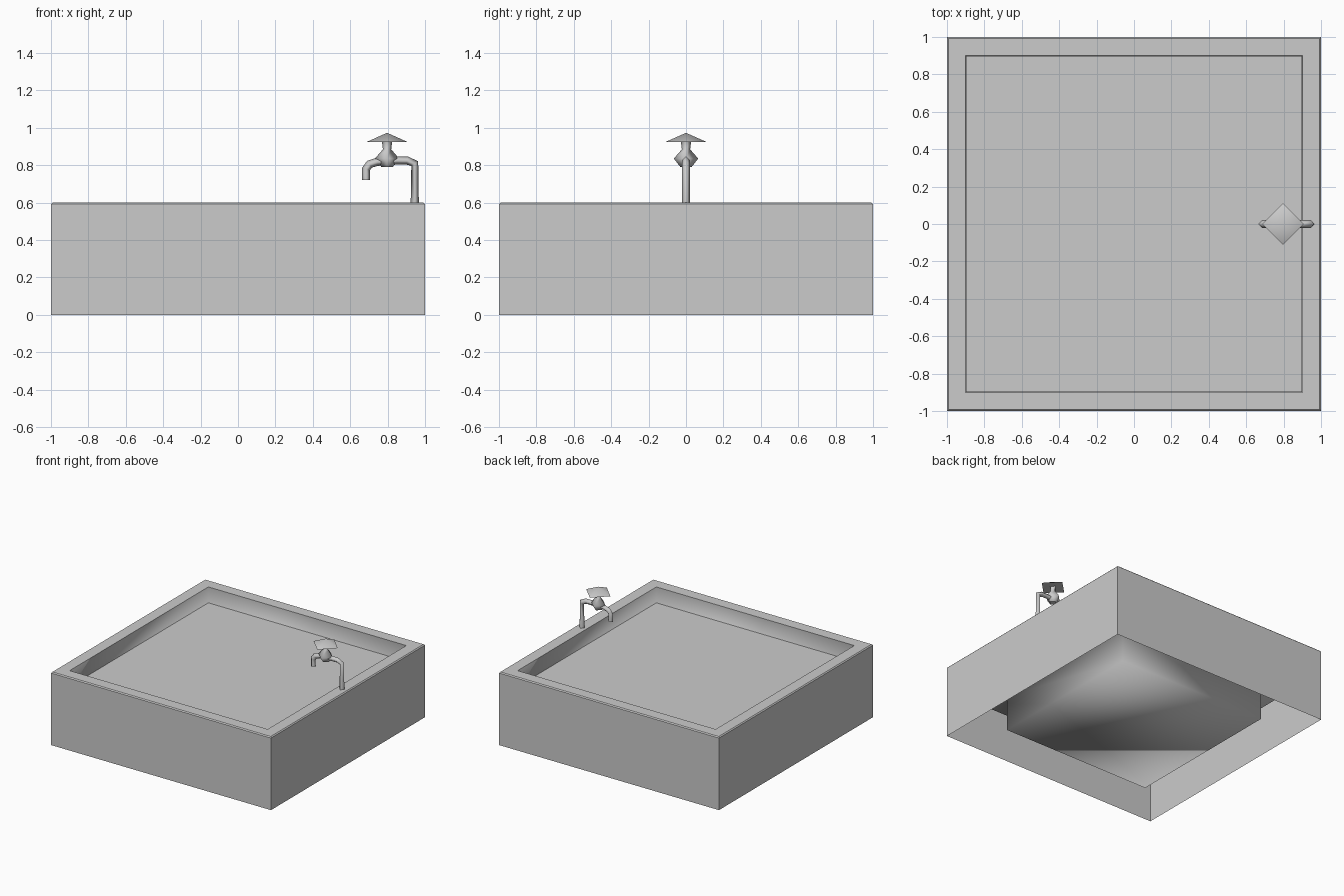
import bpy, bmesh, math
from mathutils import Vector

if "Cube" in bpy.data.objects:
    bpy.data.objects.remove(bpy.data.objects["Cube"])

grey = bpy.data.materials.new("plain_grey")
grey.diffuse_color = (0.6, 0.6, 0.6, 1)
grey.use_nodes = True
grey.node_tree.nodes["Principled BSDF"].inputs["Base Color"].default_value = grey.diffuse_color


def finish(name, bm, recalc=True):
    if recalc:
        bmesh.ops.recalc_face_normals(bm, faces=bm.faces)
    mesh = bpy.data.meshes.new(name)
    bm.to_mesh(mesh)
    bm.free()
    mesh.materials.append(grey)
    obj = bpy.data.objects.new(name, mesh)
    bpy.context.collection.objects.link(obj)
    return obj


def bridge(bm, a, b, smooth):
    n = len(a)
    for i in range(n):
        f = bm.faces.new((a[i], a[(i + 1) % n], b[(i + 1) % n], b[i]))
        f.smooth = smooth


def square(bm, half, z, cut=0.0):
    """Square loop, with clipped corners when cut > 0."""
    pts = []
    for sx, sy in ((-1, -1), (1, -1), (1, 1), (-1, 1)):
        pts.append((sx * half, sy * half, z))
    return [bm.verts.new(p) for p in pts]


# Basin shell: open skirt, flat rim, inner wall, shelf and sunken well
bm = bmesh.new()
profile = [(1.0, 0.0), (1.0, 0.592), (0.992, 0.6), (0.9, 0.6),
           (0.9, 0.32), (0.68, 0.32), (0.68, 0.03)]
loops = [square(bm, h, z) for h, z in profile]
for i in range(len(loops) - 1):
    bridge(bm, loops[i], loops[i + 1], i >= 3)
well_floor = bm.faces.new(loops[-1])
well_floor.smooth = True
finish("basin", bm)

# Flat surface filling the basin
bm = bmesh.new()
bm.faces.new(square(bm, 0.899, 0.47))
finish("water_surface", bm, recalc=False)


def pipe(name, path, r):
    """Four-sided pipe swept along a path in the xz plane."""
    bm = bmesh.new()
    pts = [Vector((x, 0, z)) for x, z in path]
    rings = []
    for i, p in enumerate(pts):
        before = (p - pts[i - 1]).normalized() if i else None
        after = (pts[i + 1] - p).normalized() if i < len(pts) - 1 else None
        t = ((before or after) + (after or before)).normalized()
        side = Vector((0, 1, 0))
        up = t.cross(side)
        rings.append([bm.verts.new(p + d * r) for d in (up, side, -up, -side)])
    for a, b in zip(rings, rings[1:]):
        bridge(bm, a, b, True)
    for end in (rings[0], rings[-1]):
        bm.faces.new(end)
    return finish(name, bm)


def turned(name, x, rows):
    """Four-sided turned part around a vertical axis; radius 0 makes a tip."""
    bm = bmesh.new()
    rings = []
    for r, z in rows:
        rings.append([bm.verts.new((x + r * math.cos(k * math.pi / 2),
                                    r * math.sin(k * math.pi / 2), z))
                      for k in range(4)])
    for a, b in zip(rings, rings[1:]):
        bridge(bm, a, b, True)
    bm.faces.new(rings[0])
    bm.faces.new(rings[-1])
    bmesh.ops.remove_doubles(bm, verts=bm.verts, dist=1e-5)
    return finish(name, bm)


# Tap: riser and spout in one bent pipe
pipe("tap_pipe", [(0.945, 0.59), (0.945, 0.808), (0.905, 0.825), (0.85, 0.825),
                  (0.745, 0.818), (0.703, 0.805), (0.685, 0.78), (0.685, 0.72)], 0.022)

# Valve body with narrow stem
turned("tap_valve", 0.797, [(0.03, 0.79), (0.065, 0.835), (0.022, 0.885), (0.028, 0.93)])

# Pyramid handle
handle = turned("tap_handle", 0.797, [(0.11, 0.924), (0.0, 0.973)])
for f in handle.data.polygons:
    if abs(f.normal.z) > 0.99:
        f.use_smooth = False
